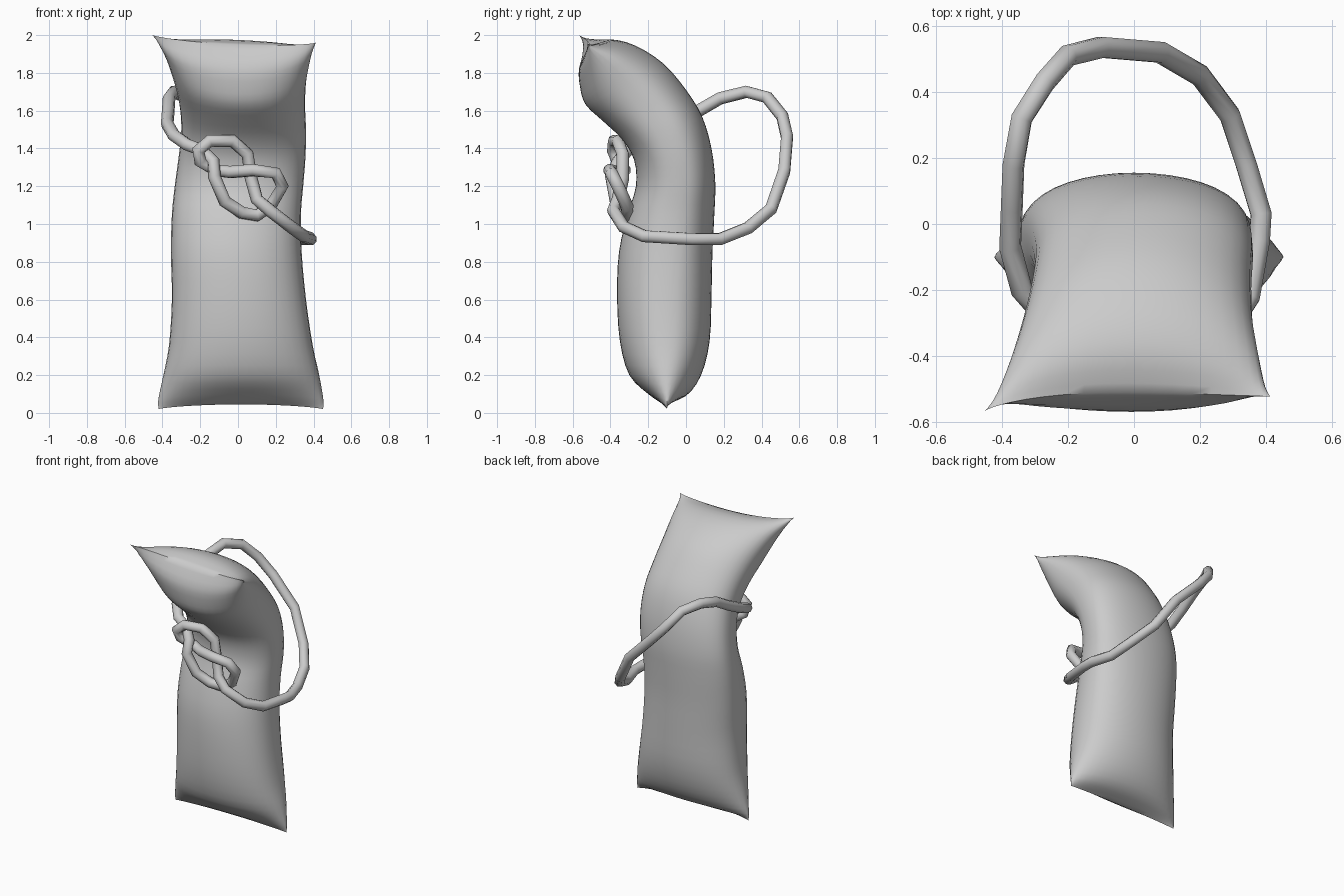
import bpy, bmesh, math
from mathutils import Vector

cube = bpy.data.objects.get("Cube")
if cube:
    bpy.data.objects.remove(cube)

grey = bpy.data.materials.new("plain_grey")
grey.use_nodes = True
grey.diffuse_color = (0.6, 0.6, 0.6, 1)
grey.node_tree.nodes["Principled BSDF"].inputs["Base Color"].default_value = (0.6, 0.6, 0.6, 1)


def finish(obj, angle):
    """Give the object its material and smooth it, keeping seams sharp."""
    obj.data.materials.clear()
    obj.data.materials.append(grey)
    bpy.ops.object.select_all(action='DESELECT')
    obj.select_set(True)
    bpy.context.view_layer.objects.active = obj
    if obj.type == 'CURVE':
        bpy.ops.object.convert(target='MESH')
    bpy.ops.object.shade_smooth_by_angle(angle=math.radians(angle))


def spline(keys, steps):
    """Catmull-Rom samples through a list of key tuples."""
    keys = [Vector(k) for k in keys]
    out = []
    for i in range(len(keys) - 1):
        b, c = keys[i], keys[i + 1]
        a, d = keys[max(i - 1, 0)], keys[min(i + 2, len(keys) - 1)]
        for s in range(steps):
            t = s / steps
            out.append(0.5 * (2 * b + (c - a) * t + (2 * a - 5 * b + 4 * c - d) * t * t
                              + (3 * b - a - 3 * c + d) * t ** 3))
    return out + [keys[-1]]


# Sack rows: seam y z, front y z, back y z, right and left edge x
ROWS = [
    (-.10, .02, -.12, .045, -.12, .045, -.42, .45),
    (-.10, .07, -.20, .10, .00, .09, -.422, .452),
    (-.10, .20, -.30, .20, .08, .20, -.395, .43),
    (-.10, .36, -.35, .38, .125, .38, -.365, .395),
    (-.10, .60, -.365, .62, .135, .62, -.35, .36),
    (-.08, .85, -.355, .85, .14, .85, -.355, .337),
    (-.05, 1.05, -.31, 1.05, .15, 1.05, -.35, .333),
    (-.03, 1.20, -.265, 1.20, .155, 1.22, -.335, .345),
    (-.05, 1.35, -.275, 1.34, .135, 1.40, -.315, .357),
    (-.11, 1.50, -.34, 1.45, .085, 1.57, -.30, .36),
    (-.20, 1.63, -.44, 1.545, .00, 1.71, -.31, .355),
    (-.32, 1.76, -.53, 1.63, -.12, 1.85, -.34, .36),
    (-.43, 1.875, -.56, 1.72, -.27, 1.945, -.38, .38),
    (-.51, 1.94, -.565, 1.83, -.40, 1.975, -.42, .397),
    (-.545, 1.98, -.51, 1.95, -.51, 1.95, -.452, .413),
]
N = 20  # columns across each side
rows = spline([Vector(r) for r in ROWS], 3)
bm = bmesh.new()
grid = []
for i, r in enumerate(rows):
    k = i / (len(rows) - 1)
    power = 0.8 + 0.7 * abs(2 * k - 1) ** 4      # flatter pillow ends
    skew = max(0, k - 0.6) / 0.4                 # top corners sit unevenly
    ring = []
    for j in range(2 * N):
        a = math.pi * j / N
        u = -math.cos(a)
        g = abs(math.sin(a)) ** power
        y, z = (r[2], r[3]) if j < N else (r[4], r[5])
        x = r[6] + (r[7] - r[6]) * (u + 1) / 2
        ring.append(bm.verts.new((x, r[0] + (y - r[0]) * g + 0.022 * u * skew * (1 - g),
                                  r[1] + (z - r[1]) * g - 0.02 * u * skew)))
    grid.append(ring)
for lo, hi in zip(grid, grid[1:]):
    for j in range(2 * N):
        n = (j + 1) % (2 * N)
        bm.faces.new((lo[j], lo[n], hi[n], hi[j]))
bmesh.ops.remove_doubles(bm, verts=bm.verts, dist=0.0005)   # close end seams
bmesh.ops.recalc_face_normals(bm, faces=bm.faces)
mesh = bpy.data.meshes.new("sack")
bm.to_mesh(mesh)
bm.free()
sack = bpy.data.objects.new("sack", mesh)
bpy.context.collection.objects.link(sack)
finish(sack, 50)

# Rope: one closed path, knotted in front and looping out behind the sack
KNOT = [
    (-.27, -.28, 1.42), (-.19, -.31, 1.39), (-.13, -.36, 1.33), (-.125, -.395, 1.25),
    (-.07, -.37, 1.12), (.02, -.34, 1.06), (.10, -.315, 1.045), (.17, -.31, 1.09),
    (.235, -.36, 1.20), (.20, -.395, 1.27), (.08, -.405, 1.285), (-.04, -.36, 1.275),
    (-.12, -.325, 1.285), (-.20, -.36, 1.33), (-.21, -.385, 1.39), (-.15, -.38, 1.44),
    (-.03, -.36, 1.44), (.05, -.335, 1.37), (.07, -.335, 1.24), (.10, -.36, 1.13),
    (.17, -.385, 1.07), (.28, -.33, .985),
]
LOOP = [
    (.35, -.22, .935), (.38, -.05, .925), (.385, .03, .92), (.34, .18, .92),
    (.29, .33, .98), (.20, .45, 1.08), (.08, .52, 1.28), (-.10, .535, 1.46),
    (-.20, .51, 1.57), (-.27, .43, 1.67), (-.34, .32, 1.70), (-.365, .18, 1.665),
    (-.37, .05, 1.59), (-.375, -.07, 1.53), (-.34, -.20, 1.47),
]
curve = bpy.data.curves.new("rope", 'CURVE')
curve.dimensions = '3D'
curve.bevel_depth = 0.034
curve.bevel_resolution = 2
path = curve.splines.new('POLY')
path.points.add(len(KNOT + LOOP) - 1)
for p, co in zip(path.points, KNOT + LOOP):
    p.co = (*co, 1)
path.use_cyclic_u = True
rope = bpy.data.objects.new("rope", curve)
bpy.context.collection.objects.link(rope)
finish(rope, 60)
